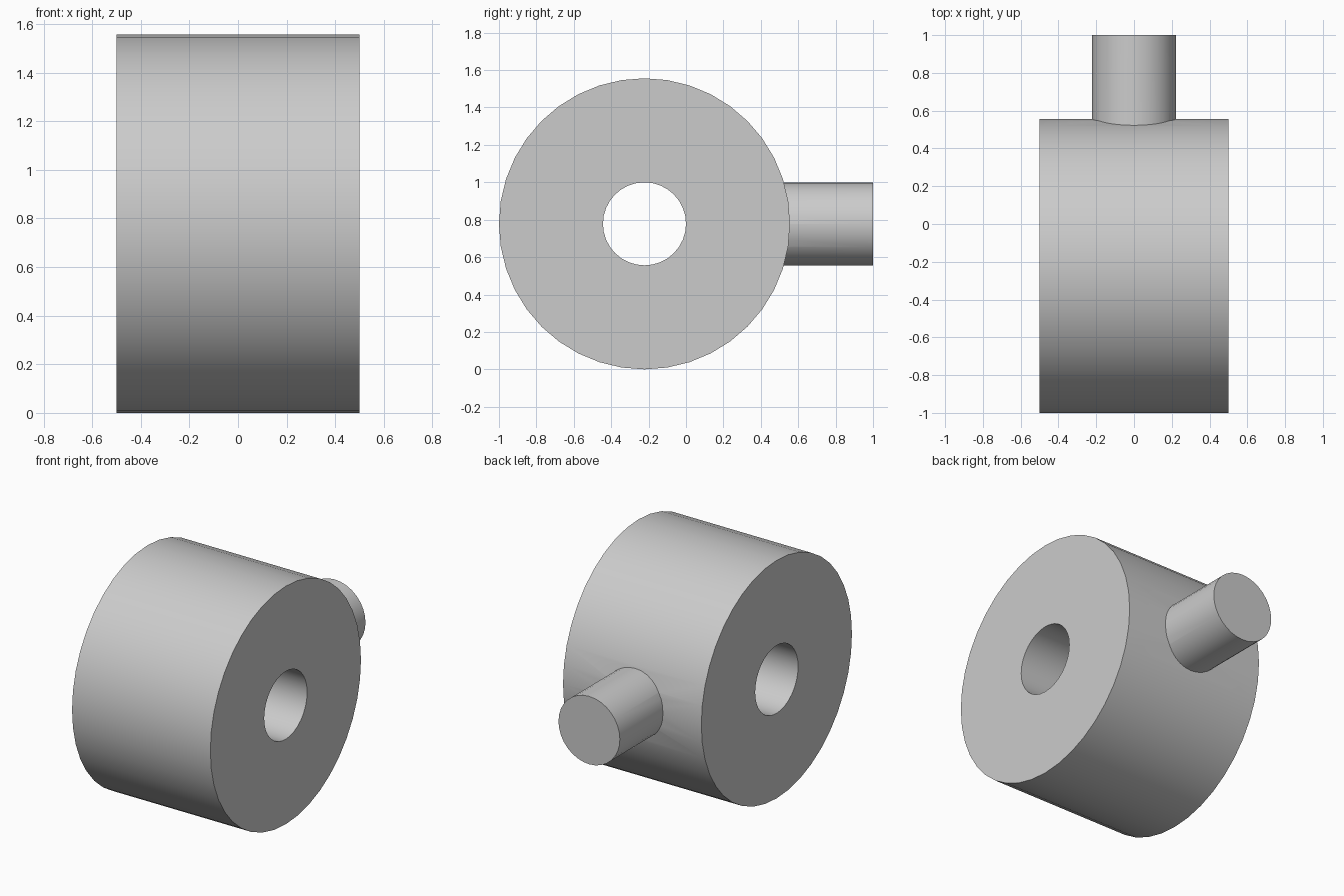
import bpy, bmesh, math
from mathutils import Matrix, Vector

cube = bpy.data.objects.get("Cube")
if cube:
    bpy.data.objects.remove(cube, do_unlink=True)

R, BORE, HALF = 0.778, 0.222, 0.5
AXIS = Vector((0, BORE - R + 0.334, R))  # centre of the drum

grey = bpy.data.materials.new("light grey")
grey.use_nodes = True
colour = (0.6, 0.6, 0.6, 1)
grey.diffuse_color = colour
grey.node_tree.nodes["Principled BSDF"].inputs["Base Color"].default_value = colour


def cylinder(name, radius, start, end, sides):
    """Closed cylinder between two points."""
    span = end - start
    turn = span.to_track_quat('Z', 'Y').to_matrix().to_4x4()
    bm = bmesh.new()
    bmesh.ops.create_cone(bm, cap_ends=True, segments=sides, radius1=radius,
                          radius2=radius, depth=span.length,
                          matrix=Matrix.Translation((start + end) / 2) @ turn)
    mesh = bpy.data.meshes.new(name)
    bm.to_mesh(mesh)
    bm.free()
    mesh.materials.append(grey)
    obj = bpy.data.objects.new(name, mesh)
    bpy.context.collection.objects.link(obj)
    return obj


def combine(target, tool, operation):
    """Apply a boolean and discard the tool."""
    mod = target.modifiers.new(operation.lower(), 'BOOLEAN')
    mod.operation, mod.object, mod.solver = operation, tool, 'EXACT'
    bpy.context.view_layer.objects.active = target
    bpy.ops.object.modifier_apply(modifier=mod.name)
    bpy.data.objects.remove(tool, do_unlink=True)


# Wide drum lying across x, with a handle stub on the back and a bore through it
side = Vector((HALF, 0, 0))
hub = cylinder("drum_with_stub", R, AXIS - side, AXIS + side, 40)
stub = cylinder("stub", BORE, AXIS + Vector((0, 0.4, 0)), Vector((0, 1, R)), 32)
combine(hub, stub, 'UNION')
bore = cylinder("bore", BORE, AXIS - side * 1.2, AXIS + side * 1.2, 32)
combine(hub, bore, 'DIFFERENCE')

# Smooth curved walls, crisp rims
bpy.ops.object.select_all(action='DESELECT')
hub.select_set(True)
bpy.context.view_layer.objects.active = hub
bpy.ops.object.shade_smooth_by_angle(angle=math.radians(30))
